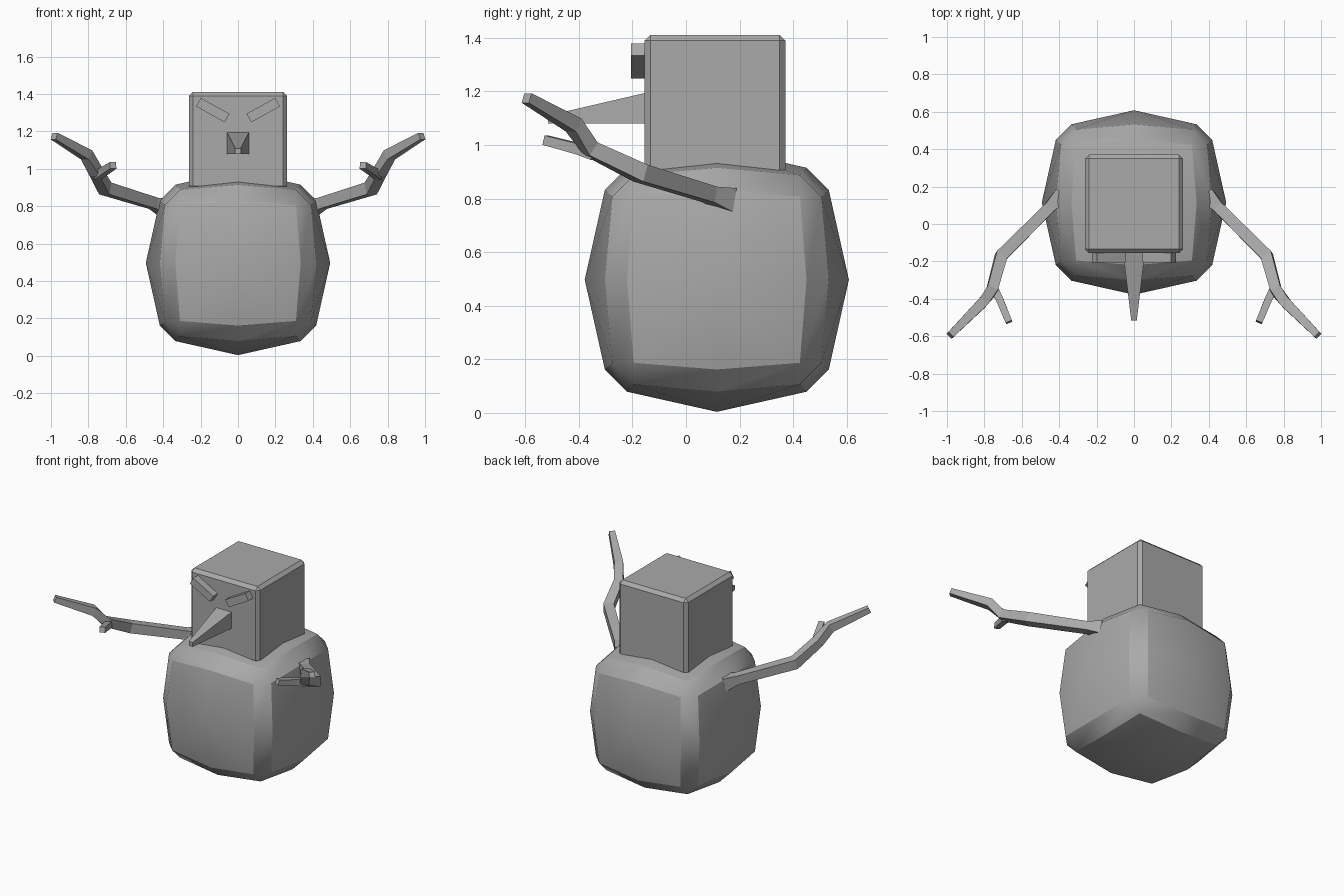
import bpy, bmesh, math
from itertools import product
from mathutils import Vector, Matrix

old = bpy.data.objects.get("Cube")
if old:
    bpy.data.objects.remove(old, do_unlink=True)

grey = bpy.data.materials.new("plain_grey")
grey.use_nodes = True
grey.diffuse_color = (0.4, 0.4, 0.4, 1)
grey.node_tree.nodes["Principled BSDF"].inputs["Base Color"].default_value = (0.4, 0.4, 0.4, 1)


def finish(bm, name, smooth=False):
    """Turn a bmesh into a named object with the grey material."""
    bmesh.ops.recalc_face_normals(bm, faces=bm.faces[:])
    mesh = bpy.data.meshes.new(name)
    bm.to_mesh(mesh)
    bm.free()
    mesh.materials.append(grey)
    obj = bpy.data.objects.new(name, mesh)
    bpy.context.collection.objects.link(obj)
    if smooth:
        bpy.ops.object.select_all(action='DESELECT')
        obj.select_set(True)
        bpy.context.view_layer.objects.active = obj
        bpy.ops.object.shade_smooth_by_angle(angle=math.radians(30))
    return obj


def box(name, centre, size, turn=0, bevel=0):
    """Box turned about the y axis, with optional chamfered edges."""
    bm = bmesh.new()
    bmesh.ops.create_cube(bm, size=1)
    bmesh.ops.scale(bm, vec=size, verts=bm.verts[:])
    if bevel:
        bmesh.ops.bevel(bm, geom=bm.edges[:], offset=bevel, segments=1, affect='EDGES')
    move = Matrix.Translation(centre) @ Matrix.Rotation(turn, 4, 'Y')
    bmesh.ops.transform(bm, matrix=move, verts=bm.verts[:])
    return finish(bm, name)


def bridge(bm, rings):
    """Skin a series of four-sided rings and cap both ends."""
    for a, b in zip(rings, rings[1:]):
        for i in range(4):
            j = (i + 1) % 4
            bm.faces.new((a[i], a[j], b[j], b[i]))
    bm.faces.new(rings[0])
    bm.faces.new(rings[-1])


def limb(bm, path, side):
    """Square-section branch along (x, y, z, half width) points."""
    pts = [Vector((side * x, y, z)) for x, y, z, _ in path]
    rings = []
    for i, p in enumerate(pts):
        along = (pts[min(i + 1, len(pts) - 1)] - pts[max(i - 1, 0)]).normalized()
        across = along.cross(Vector((0, 0, 1))).normalized()
        up = across.cross(along)
        r = path[i][3]
        rings.append([bm.verts.new(p + r * (a * across + b * up))
                      for a, b in ((1, 1), (-1, 1), (-1, -1), (1, -1))])
    bridge(bm, rings)


# Body: bulging cube with chamfered edges, as the hull of its face,
# edge and corner points
points = set()
for axis in range(3):
    for signs in product((1, -1), repeat=3):
        for out, u, v in ((0.493, 0, 0), (0.418, 0.335, 0), (0.418, 0, 0.335), (0.39, 0.31, 0.31)):
            p = [0, 0, 0]
            p[axis], p[axis - 1], p[axis - 2] = out, u, v
            points.add(tuple(c * s for c, s in zip(p, signs)))
bm = bmesh.new()
for p in points:
    bm.verts.new(Vector(p) + Vector((0, 0.115, 0.497)))
bmesh.ops.convex_hull(bm, input=bm.verts[:])
finish(bm, "body", smooth=True)

# Head: chamfered cube
box("head", (0, 0.108, 1.148), (0.526, 0.526, 0.526), bevel=0.022)

# Nose: tapered wedge with a level underside
bm = bmesh.new()
rings = []
for y, half, top in ((-0.14, 0.06, 1.197), (-0.515, 0.015, 1.11)):
    rings.append([bm.verts.new(c) for c in
                  ((-half, y, 1.08), (half, y, 1.08), (half, y, top), (-half, y, top))])
bridge(bm, rings)
finish(bm, "nose")

# Slanted eyes and branch arms on both sides
ARM = [(0.39, 0.15, 0.795, 0.045), (0.45, 0.09, 0.815, 0.03), (0.71, -0.17, 0.895, 0.033),
       (0.76, -0.355, 0.985, 0.029), (0.81, -0.42, 1.075, 0.028), (0.983, -0.595, 1.175, 0.019)]
THUMB = [(0.75, -0.34, 0.965, 0.022), (0.72, -0.40, 0.985, 0.02), (0.668, -0.525, 1.018, 0.018)]
for side, label in ((1, "left"), (-1, "right")):
    box(label + "_eye", (side * 0.135, -0.175, 1.314), (0.175, 0.06, 0.052),
        turn=-side * math.radians(29))
    bm = bmesh.new()
    limb(bm, ARM, side)
    limb(bm, THUMB, side)
    finish(bm, label + "_arm")
